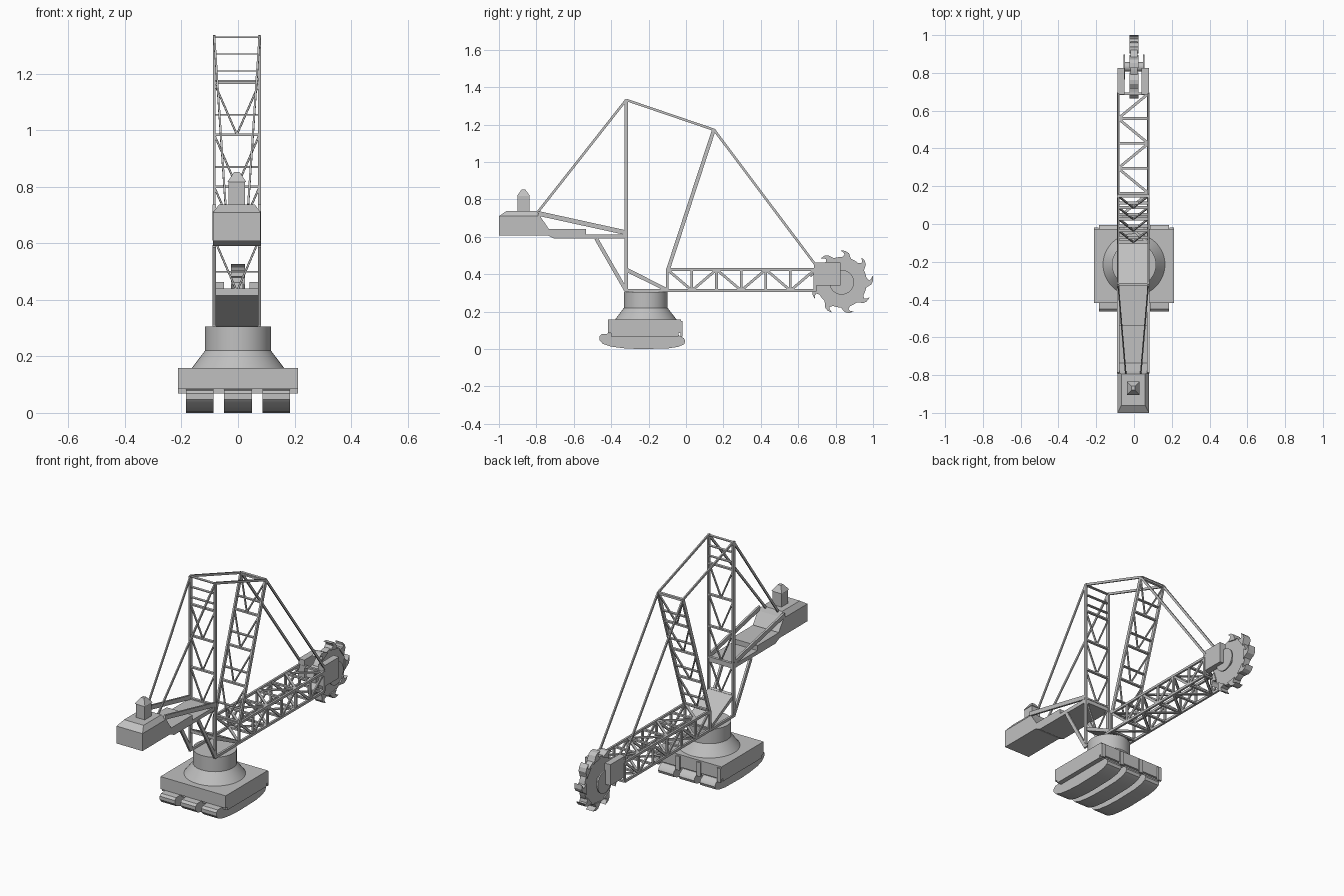
import bpy, bmesh
from math import sin, cos, radians
from mathutils import Vector, Matrix

if "Cube" in bpy.data.objects:
    bpy.data.objects.remove(bpy.data.objects["Cube"])

steel = bpy.data.materials.new("grey steel")
steel.use_nodes = True
GREY = (0.53, 0.53, 0.53, 1)
steel.diffuse_color = GREY
steel.node_tree.nodes["Principled BSDF"].inputs["Base Color"].default_value = GREY

XC, HALF = -0.004, 0.08          # centre line and half width of the truss work
SIDES = (XC - HALF, XC + HALF)


def finish(name, bm, smooth=False):
    bmesh.ops.recalc_face_normals(bm, faces=bm.faces)
    mesh = bpy.data.meshes.new(name)
    bm.to_mesh(mesh)
    bm.free()
    mesh.materials.append(steel)
    ob = bpy.data.objects.new(name, mesh)
    bpy.context.collection.objects.link(ob)
    if smooth:
        bpy.ops.object.select_all(action='DESELECT')
        ob.select_set(True)
        bpy.context.view_layer.objects.active = ob
        bpy.ops.object.shade_smooth_by_angle(angle=radians(35))
    return ob


def box(bm, x0, x1, y0, y1, z0, z1):
    m = Matrix.Translation(((x0 + x1) / 2, (y0 + y1) / 2, (z0 + z1) / 2))
    m = m @ Matrix.Diagonal((x1 - x0, y1 - y0, z1 - z0, 1))
    return bmesh.ops.create_cube(bm, size=1, matrix=m)["verts"]


def prism(bm, outline, x0, x1):
    """Extrude a y-z outline along x."""
    face = bm.faces.new([bm.verts.new((x0, y, z)) for y, z in outline])
    new = bmesh.ops.extrude_face_region(bm, geom=[face])["geom"]
    bmesh.ops.translate(bm, vec=(x1 - x0, 0, 0),
                        verts=[v for v in new if isinstance(v, bmesh.types.BMVert)])


def beam(bm, a, b, wide, deep):
    """Rectangular bar from a to b; wide runs across, deep is square to it."""
    a, b = Vector(a), Vector(b)
    u = (b - a).normalized()
    ref = Vector((0, 0, 1)) if abs(u.x) > 0.9 else Vector((1, 0, 0))
    v = (ref - u * ref.dot(u)).normalized()
    m = Matrix((v * wide, u.cross(v) * deep, b - a)).transposed().to_4x4()
    bmesh.ops.create_cube(bm, size=1, matrix=Matrix.Translation((a + b) / 2) @ m)


def pair(bm, a, b, wide=0.01, deep=0.02):
    """The same bar on both sides, a and b given as (y, z)."""
    for x in SIDES:
        beam(bm, (x, *a), (x, *b), wide, deep)


def cylinder(bm, centre, r0, r1, depth, axis='Z', segments=48):
    m = Matrix.Translation(centre)
    if axis == 'X':
        m = m @ Matrix.Rotation(radians(90), 4, 'Y')
    bmesh.ops.create_cone(bm, cap_ends=True, segments=segments, radius1=r0,
                          radius2=r1, depth=depth, matrix=m)


# Chassis block with lower plate and rear posts
bm = bmesh.new()
box(bm, -0.212, 0.212, -0.417, -0.027, 0.085, 0.158)
box(bm, -0.212, 0.212, -0.4, -0.04, 0.068, 0.085)
for x in (-0.2, -0.068, 0.068, 0.2):
    box(bm, x - 0.012, x + 0.012, -0.03, -0.018, 0.068, 0.15)
finish("chassis", bm)

# Three crawler tracks
TRACK = [(-0.45, 0.08), (-0.463, 0.068), (-0.463, 0.048), (-0.445, 0.028), (-0.4, 0.013),
         (-0.33, 0.004), (-0.25, 0), (-0.1, 0.003), (-0.04, 0.012), (-0.01, 0.026),
         (-0.004, 0.042), (-0.012, 0.058), (-0.04, 0.075), (-0.08, 0.083), (-0.4, 0.083)]
bm = bmesh.new()
for x in (-0.135, 0, 0.135):
    prism(bm, TRACK, x - 0.049, x + 0.049)
finish("crawler_tracks", bm, True)

# Slewing turntable
bm = bmesh.new()
cylinder(bm, (0, -0.215, 0.189), 0.164, 0.117, 0.062)
cylinder(bm, (0, -0.215, 0.262), 0.117, 0.117, 0.086)
finish("turntable", bm, True)

# Sloping deck over the turntable
bm = bmesh.new()
prism(bm, [(-0.325, 0.415), (-0.325, 0.44), (-0.1, 0.325), (-0.1, 0.305)], SIDES[0], SIDES[1])
finish("sloping_deck", bm)


# Lattice towers: legs, V braces and rungs
LEVELS = [0.43, 0.616, 0.80, 0.985, 1.168]


def tower(name, foot, top, half_rungs, extra):
    bm = bmesh.new()
    pair(bm, foot, top)

    def at(x, z):
        t = (z - foot[1]) / (top[1] - foot[1])
        return (x, foot[0] + (top[0] - foot[0]) * t, z)

    def rung(z, thick):
        beam(bm, at(SIDES[0], z), at(SIDES[1], z), thick, 0.016)

    for low, high in zip(LEVELS, LEVELS[1:]):
        for x in SIDES:
            beam(bm, at(x, high), at(XC, low), 0.006, 0.01)
        if half_rungs:
            rung(low + 0.07, 0.006)
    for z in LEVELS:
        rung(z, 0.009)
    for z in extra:
        rung(z, 0.005)
    finish(name, bm)


tower("rear_mast", (-0.32, 0.305), (-0.32, 1.335), False, (1.21, 1.27, 1.33))
tower("front_mast", (-0.096, 0.425), (0.15, 1.175), True, (1.175,))

# Lattice boom: chords, posts and zigzag lacing on all four sides
bm = bmesh.new()
LOW, HIGH, BAYS = 0.313, 0.425, 6
pair(bm, (-0.325, LOW), (0.69, LOW), 0.012, 0.014)
pair(bm, (-0.1, HIGH), (0.69, HIGH), 0.012, 0.014)
step = 0.79 / BAYS
for i in range(BAYS + 1):
    y = -0.1 + i * step
    pair(bm, (y, LOW), (y, HIGH), 0.01, 0.014)
    for z in (LOW, HIGH):
        beam(bm, (SIDES[0], y, z), (SIDES[1], y, z), 0.01, 0.014)
    if i < BAYS:
        z0, z1 = (HIGH, LOW) if i % 2 == 0 else (LOW, HIGH)
        pair(bm, (y, z0), (y + step, z1), 0.008, 0.014)
        x0, x1 = SIDES if i % 2 else SIDES[::-1]
        for z in (LOW, HIGH):
            beam(bm, (x0, y, z), (x1, y + step, z), 0.014, 0.008)
finish("boom", bm)

# Stay cables and struts
bm = bmesh.new()
pair(bm, (-0.32, 1.332), (0.15, 1.172), 0.008, 0.013)
pair(bm, (0.15, 1.172), (0.70, 0.44), 0.008, 0.013)
for x in SIDES:
    beam(bm, (x, -0.32, 1.332), (XC + (x - XC) * 0.5, -0.79, 0.735), 0.007, 0.013)
finish("stay_cables", bm)
bm = bmesh.new()
pair(bm, (-0.79, 0.725), (-0.32, 0.622), 0.012, 0.025)
pair(bm, (-0.48, 0.59), (-0.32, 0.312), 0.012, 0.02)
finish("counterweight_struts", bm)

# Counterweight arm and house with a hipped top
bm = bmesh.new()
prism(bm, [(-0.745, 0.61), (-0.705, 0.59), (-0.315, 0.59), (-0.315, 0.613),
           (-0.535, 0.613), (-0.535, 0.642), (-0.745, 0.642)], XC - 0.084, XC + 0.084)
finish("counterweight_arm", bm)
bm = bmesh.new()
prism(bm, [(-1, 0.608), (-0.735, 0.608), (-0.735, 0.645), (-0.78, 0.71), (-1, 0.71)],
      XC - 0.084, XC + 0.084)
for v in box(bm, XC - 0.084, XC + 0.084, -1, -0.78, 0.71, 0.738):
    if v.co.z > 0.72:
        v.co.x = XC + (v.co.x - XC) * 0.75
        v.co.y = -0.96 if v.co.y < -0.9 else -0.795
finish("counterweight_house", bm)

# Small cabin with a pointed roof
bm = bmesh.new()
box(bm, XC - 0.029, XC + 0.029, -0.9, -0.838, 0.735, 0.818)
for v in box(bm, XC - 0.033, XC + 0.033, -0.904, -0.834, 0.818, 0.852):
    if v.co.z > 0.83:
        v.co.x = XC + (v.co.x - XC) * 0.3
        v.co.y = -0.869 + (v.co.y + 0.869) * 0.3
finish("cabin", bm)

# Wheel carrier boxes on the boom end
bm = bmesh.new()
box(bm, XC - 0.083, XC - 0.045, 0.685, 0.825, 0.34, 0.463)
box(bm, XC + 0.045, XC + 0.083, 0.685, 0.825, 0.34, 0.463)
finish("wheel_carriers", bm)

# Bucket wheel: disc, side hubs, axle and hooked buckets
WY, WZ = 0.832, 0.357
bm = bmesh.new()
cylinder(bm, (0, WY, WZ), 0.135, 0.135, 0.036, 'X')
cylinder(bm, (0, WY, WZ), 0.025, 0.025, 0.11, 'X')
for x in (-0.052, 0.052):
    cylinder(bm, (x, WY, WZ), 0.066, 0.066, 0.008, 'X')
finish("bucket_wheel", bm, True)
HOOK = [(-16, 0.128), (-9, 0.143), (-4, 0.16), (3, 0.169), (12, 0.17), (6, 0.158),
        (4, 0.148), (8, 0.138), (12, 0.128)]
bm = bmesh.new()
for i in range(9):
    prism(bm, [(WY + r * cos(radians(a + i * 40)), WZ + r * sin(radians(a + i * 40)))
               for a, r in HOOK], -0.024, 0.024)
finish("buckets", bm)
